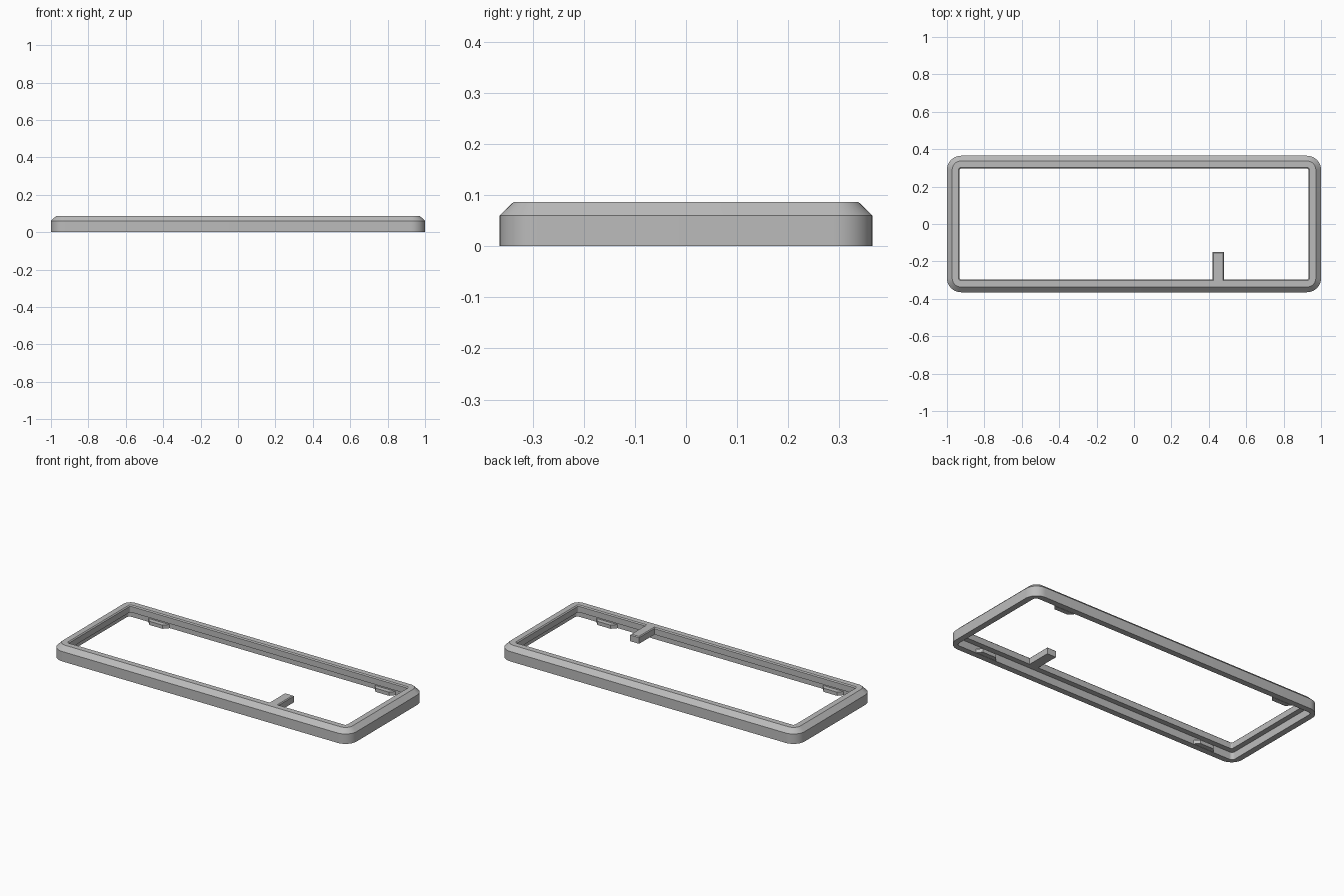
import bpy, bmesh
from math import cos, sin, pi

cube = bpy.data.objects.get("Cube")
if cube:
    bpy.data.objects.remove(cube, do_unlink=True)

grey = bpy.data.materials.new("Light grey plastic")
grey.use_nodes = True
colour = (0.5, 0.5, 0.5, 1)
grey.diffuse_color = colour
grey.node_tree.nodes["Principled BSDF"].inputs["Base Color"].default_value = colour

HALF_X, HALF_Y, HEIGHT = 1.0, 0.365, 0.087
LIP_BOTTOM = 0.045


def finish(name, bm, smooth=False):
    bmesh.ops.recalc_face_normals(bm, faces=bm.faces)
    mesh = bpy.data.meshes.new(name)
    bm.to_mesh(mesh)
    bm.free()
    mesh.materials.append(grey)
    obj = bpy.data.objects.new(name, mesh)
    bpy.context.collection.objects.link(obj)
    if smooth:
        bpy.ops.object.select_all(action="DESELECT")
        obj.select_set(True)
        bpy.context.view_layer.objects.active = obj
        bpy.ops.object.shade_smooth_by_angle(angle=pi / 7)
    return obj


def rounded_ring(bm, inset, radius, z, steps=10):
    """Rounded rectangle of vertices, inset from the outer size."""
    verts = []
    for k, (sx, sy) in enumerate(((1, 1), (-1, 1), (-1, -1), (1, -1))):
        cx = sx * (HALF_X - inset - radius)
        cy = sy * (HALF_Y - inset - radius)
        for i in range(steps + 1):
            a = (k + i / steps) * pi / 2
            verts.append(bm.verts.new((cx + radius * cos(a), cy + radius * sin(a), z)))
    return verts


def prism(name, outline, z0, z1):
    bm = bmesh.new()
    low = bm.faces.new([bm.verts.new((x, y, z0)) for x, y in outline])
    top = bmesh.ops.extrude_face_region(bm, geom=[low])["geom"]
    for v in top:
        if isinstance(v, bmesh.types.BMVert):
            v.co.z = z1
    return finish(name, bm)


# Frame: cross-section of (inset, corner radius, height) swept round the rim
section = [
    (0, 0.075, 0), (0, 0.075, 0.06), (0.028, 0.047, HEIGHT),
    (0.062, 0.014, HEIGHT), (0.068, 0.009, HEIGHT - 0.006),
    (0.068, 0.009, LIP_BOTTOM), (0.036, 0.02, LIP_BOTTOM), (0.036, 0.02, 0),
]
bm = bmesh.new()
rings = [rounded_ring(bm, *point) for point in section]
for a, b in zip(rings, rings[1:] + rings[:1]):
    n = len(a)
    for i in range(n):
        j = (i + 1) % n
        bm.faces.new((a[i], a[j], b[j], b[i]))
finish("bezel_frame", bm, smooth=True)

# Tab reaching in from the front lip, level with the top
tab = prism("front_tab", [(0.42, -0.31), (0.48, -0.31), (0.48, -0.15), (0.42, -0.15)],
            LIP_BOTTOM, HEIGHT)
bm = bmesh.new()
bm.from_mesh(tab.data)
edges = [e for e in bm.edges
         if all(v.co.z > HEIGHT - 0.001 for v in e.verts)
         and any(v.co.y > -0.2 for v in e.verts)]
bmesh.ops.bevel(bm, geom=edges, offset=0.005, segments=1, affect="EDGES")
bm.to_mesh(tab.data)
bm.free()

# Four tapered snap clips on the long inner walls
wall, tip = HALF_Y - 0.038, HALF_Y - 0.066
for sy, side in ((-1, "front"), (1, "back")):
    for sx, end in ((-1, "right"), (1, "left")):
        x = sx * 0.76
        prism(f"{side}_{end}_clip",
              [(x - 0.07, sy * wall), (x - 0.045, sy * tip),
               (x + 0.045, sy * tip), (x + 0.07, sy * wall)], 0, 0.022)
